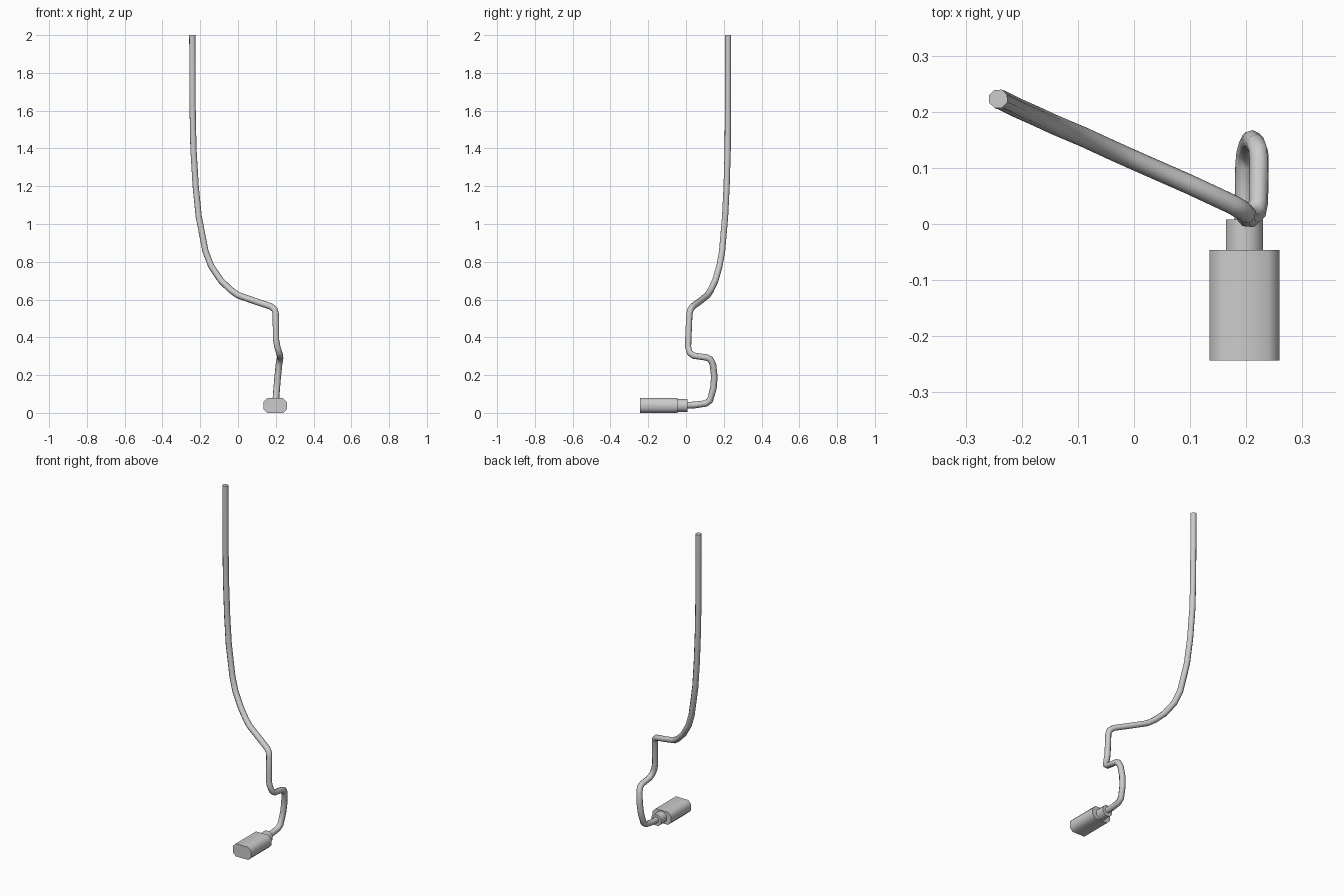
import bpy, bmesh, math

if "Cube" in bpy.data.objects:
    bpy.data.objects.remove(bpy.data.objects["Cube"])

def extrude_profile(name, profile, y0, y1):
    """Extrude an (x, z) outline along y into a closed solid."""
    bm = bmesh.new()
    face = bm.faces.new([bm.verts.new((x, y0, z)) for x, z in profile])
    ext = bmesh.ops.extrude_face_region(bm, geom=[face])
    verts = [v for v in ext["geom"] if isinstance(v, bmesh.types.BMVert)]
    bmesh.ops.translate(bm, verts=verts, vec=(0, y1 - y0, 0))
    bmesh.ops.recalc_face_normals(bm, faces=bm.faces)
    mesh = bpy.data.meshes.new(name)
    bm.to_mesh(mesh)
    bm.free()
    ob = bpy.data.objects.new(name, mesh)
    bpy.context.collection.objects.link(ob)
    return ob

def smooth(ob):
    bpy.ops.object.select_all(action='DESELECT')
    ob.select_set(True)
    bpy.context.view_layer.objects.active = ob
    bpy.ops.object.shade_smooth_by_angle(angle=math.radians(50))

CX, CZ = 0.197, 0.039

# Plug housing: flat block with cut corners
w, h, cx, cz = 0.062, 0.039, 0.02, 0.02
quarter = [(w, h - cz), (w - cx, h)]
outline = quarter + [(-x, z) for x, z in reversed(quarter)]
outline += [(-x, -z) for x, z in outline]
smooth(extrude_profile("plug_housing", [(CX + x, CZ + z) for x, z in outline], -0.243, -0.046))

# Collar: eight-sided strain relief behind the housing
ring = [(CX + 0.036 * math.cos(a), CZ + 0.036 * math.sin(a))
        for a in (math.tau * (i + 0.5) / 8 for i in range(8))]
smooth(extrude_profile("plug_collar", ring, -0.046, 0.008))

# Cable: eight-sided tube swept along the path
path = [
    (0.197, -0.02, 0.040), (0.197, 0.05, 0.042), (0.198, 0.105, 0.050),
    (0.200, 0.127, 0.066), (0.205, 0.145, 0.130), (0.210, 0.150, 0.190),
    (0.217, 0.143, 0.255), (0.222, 0.130, 0.283), (0.223, 0.110, 0.293),
    (0.222, 0.040, 0.303), (0.218, 0.020, 0.318), (0.208, 0.011, 0.350),
    (0.201, 0.012, 0.390), (0.200, 0.018, 0.525), (0.194, 0.024, 0.547),
    (0.175, 0.035, 0.563), (0.100, 0.070, 0.588), (0.000, 0.114, 0.623),
    (-0.038, 0.131, 0.650), (-0.090, 0.155, 0.700), (-0.142, 0.177, 0.777),
    (-0.172, 0.191, 0.855), (-0.208, 0.207, 1.040), (-0.224, 0.215, 1.200),
    (-0.236, 0.221, 1.400), (-0.240, 0.222, 1.600), (-0.242, 0.223, 2.000),
]
curve = bpy.data.curves.new("cable_path", 'CURVE')
curve.dimensions = '3D'
curve.bevel_depth = 0.0175
curve.bevel_resolution = 2
curve.use_fill_caps = True
spline = curve.splines.new('POLY')
spline.points.add(len(path) - 1)
for point, co in zip(spline.points, path):
    point.co = (*co, 1)
cable = bpy.data.objects.new("cable", curve)
bpy.context.collection.objects.link(cable)
bpy.context.view_layer.objects.active = cable
cable.select_set(True)
bpy.ops.object.select_all(action='DESELECT')
cable.select_set(True)
bpy.ops.object.convert(target='MESH')
smooth(bpy.context.view_layer.objects.active)
